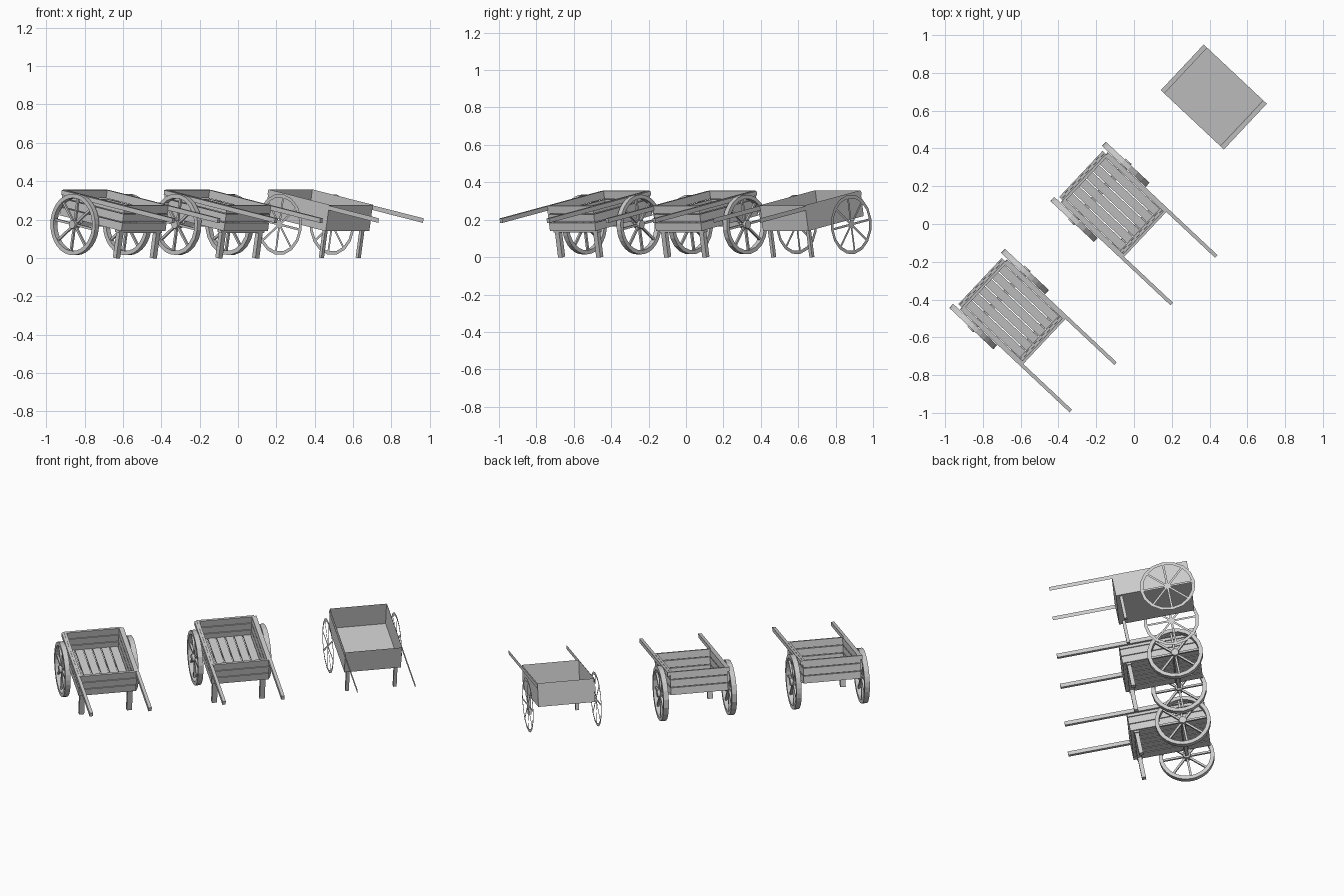
import bpy, bmesh
from math import radians, sin, cos, pi
from mathutils import Matrix, Vector

if "Cube" in bpy.data.objects:
    bpy.data.objects.remove(bpy.data.objects["Cube"])

TILT = radians(10.5)
WHEEL = Vector((-0.08, 0.2, -0.09))   # hub position, mirrored in y


def frame(cx, cy):
    """Cart frame: x runs to the handles (nose down), y sideways, z up."""
    return (Matrix.Translation((cx, cy, 0.2485)) @ Matrix.Rotation(radians(-43.2), 4, 'Z')
            @ Matrix.Rotation(TILT, 4, 'Y'))


def box(bm, x, y, z, m=Matrix()):
    """Box between (min, max) pairs."""
    c = [(a + b) / 2 for a, b in (x, y, z)]
    s = [b - a for a, b in (x, y, z)]
    bmesh.ops.create_cube(bm, size=1, matrix=m @ Matrix.Translation(c) @ Matrix.Diagonal((*s, 1)))


def quad(bm, pts, m=Matrix()):
    bm.faces.new([bm.verts.new(m @ Vector(p)) for p in pts])


def finish(bm, name, m, smooth=False):
    me = bpy.data.meshes.new(name)
    bm.to_mesh(me)
    bm.free()
    ob = bpy.data.objects.new(name, me)
    ob.matrix_world = m
    bpy.context.collection.objects.link(ob)


def ring(bm, r0, r1, y0, y1, n, m):
    """Rim with a rectangular section, axis along y."""
    prof = [(r0, y0), (r1, y0), (r1, y1), (r0, y1)]
    loops = [[bm.verts.new(m @ Vector((r * cos(2 * pi * i / n), y, r * sin(2 * pi * i / n))))
              for r, y in prof] for i in range(n)]
    for i in range(n):
        a, b = loops[i], loops[(i + 1) % n]
        for k in range(4):
            j = (k + 1) % 4
            bm.faces.new((a[k], a[j], b[j], b[k]))


def plank_cart(tag, cx, cy, sides):
    m = frame(cx, cy)
    L, W, H, T = 0.225, 0.168, 0.07, 0.014

    # plank walls: three boards per side
    bm = bmesh.new()
    h = 2 * H / 3
    for k in range(3):
        z = (-H + k * h + 0.002, -H + (k + 1) * h - 0.002)
        for s in (-1, 1):
            box(bm, (-L + T, L - T), sorted((s * W, s * (W - T))), z)
            box(bm, sorted((s * L, s * (L - T))), (-W, W), z)
    finish(bm, "wall_planks" + tag, m)

    # floor boards
    bm = bmesh.new()
    n, w = 6, 2 * (W - T) / 6
    for k in range(n):
        y = -W + T + k * w
        box(bm, (-L + T, L - T), (y + 0.003, y + w - 0.003), (-H, -H + 0.012))
    finish(bm, "floor_boards" + tag, m)

    # battens tying the floor boards, and the axle
    bm = bmesh.new()
    for x in (-0.08, 0.19):
        box(bm, (x - 0.015, x + 0.015), (-W + 0.005, W - 0.005), (-H - 0.012, -H))
    box(bm, (-0.09, -0.07), (-0.2, 0.2), (-0.1, -0.08))
    finish(bm, "axle_and_battens" + tag, m)

    # legs and handles
    bm = bmesh.new()
    for s in (-1, 1):
        box(bm, (0.178, 0.202), sorted((s * 0.125, s * 0.155)), (-0.217, -H))
    finish(bm, "legs" + tag, m)
    bm = bmesh.new()
    for s in (-1, 1):
        box(bm, (-0.22, 0.586), sorted((s * 0.163, s * 0.182)), (0.042, 0.066))
    finish(bm, "handles" + tag, m)

    # wheels: rim, eight spokes, hub
    bm = bmesh.new()
    for s in (-1, 1):
        c = Matrix.Translation((WHEEL.x, s * WHEEL.y, WHEEL.z))
        ring(bm, 0.138, 0.16, -0.015, 0.015, sides, c)
        for k in range(8):
            box(bm, (-0.006, 0.006), (-0.006, 0.006), (0.015, 0.14),
                c @ Matrix.Rotation(k * pi / 4, 4, 'Y'))
        bmesh.ops.create_cone(bm, cap_ends=True, segments=12, radius1=0.022, radius2=0.022,
                              depth=0.044, matrix=c @ Matrix.Rotation(pi / 2, 4, 'X'))
    bmesh.ops.recalc_face_normals(bm, faces=bm.faces)
    finish(bm, "wheels" + tag, m)


def flat_cart(tag, cx, cy):
    m = frame(cx, cy)
    L, W, H = 0.22, 0.166, 0.07

    # open tray without wall thickness
    bm = bmesh.new()
    box(bm, (-L, L), (-W, W), (-H, H))
    top = [f for f in bm.faces if f.normal.z > 0.9 or f.calc_center_median().z > H - 0.001]
    bmesh.ops.delete(bm, geom=top, context='FACES')
    finish(bm, "tray" + tag, m)

    # legs
    bm = bmesh.new()
    for s in (-1, 1):
        box(bm, (0.182, 0.2), sorted((s * 0.13, s * 0.15)), (-0.217, -H))
    finish(bm, "legs" + tag, m)

    # flat card handles
    bm = bmesh.new()
    for s in (-1, 1):
        y = s * 0.17
        quad(bm, [(-0.22, y, 0.042), (0.586, y, 0.042), (0.586, y, 0.066), (-0.22, y, 0.066)])
    finish(bm, "handles" + tag, m)

    # flat card wheels
    bm = bmesh.new()
    n = 16
    for s in (-1, 1):
        c = Matrix.Translation((WHEEL.x, s * WHEEL.y, WHEEL.z))
        for k in range(n):
            a, b = 2 * pi * k / n, 2 * pi * (k + 1) / n
            quad(bm, [(r * cos(t), 0, r * sin(t)) for r, t in
                      ((0.142, a), (0.16, a), (0.16, b), (0.142, b))], c)
        for k in range(8):
            quad(bm, [(-0.006, 0, 0), (0.006, 0, 0), (0.006, 0, 0.143), (-0.006, 0, 0.143)],
                 c @ Matrix.Rotation(k * pi / 4, 4, 'Y'))
        quad(bm, [(0.022 * cos(k * pi / 4), 0.001 * s, 0.022 * sin(k * pi / 4)) for k in range(8)], c)
    finish(bm, "wheels" + tag, m)


plank_cart("_fine", -0.645, -0.462, 32)
plank_cart("_medium", -0.111, 0.105, 20)
flat_cart("_simple", 0.4225, 0.6725)
